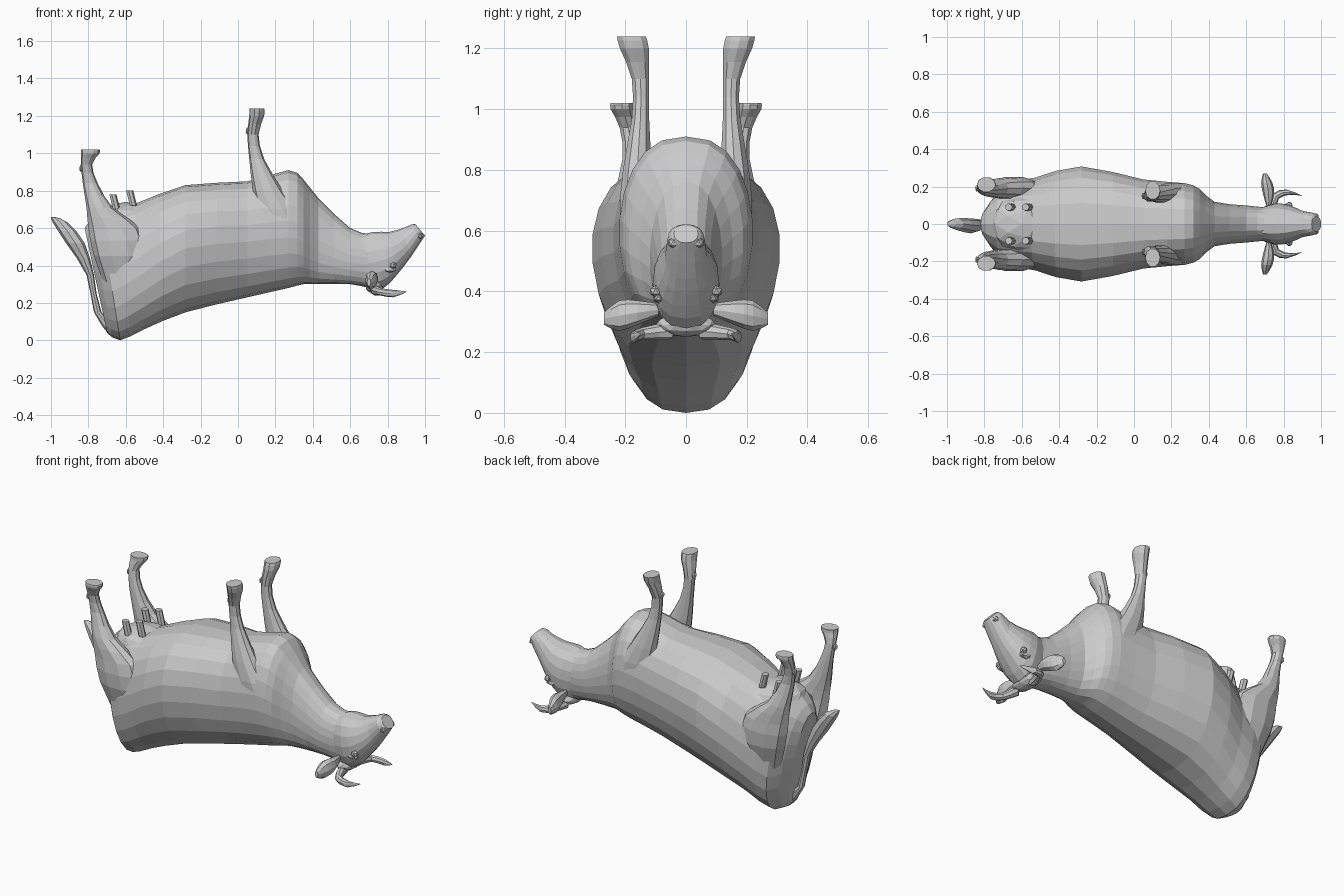
import bpy, bmesh
from math import sin, cos, pi, copysign
from mathutils import Vector

cube = bpy.data.objects.get("Cube")
if cube:
    bpy.data.objects.remove(cube)

SHADE = (0.6, 0.6, 0.6, 1)
grey = bpy.data.materials.new("plain grey")
grey.use_nodes = True
grey.diffuse_color = SHADE
grey.node_tree.nodes["Principled BSDF"].inputs["Base Color"].default_value = SHADE

ACROSS = Vector((0, 1, 0))
ALONG = Vector((1, 0, 0))
UP = Vector((0, 0, 1))


def finish(name, bm, mirrored):
    """Turn a bmesh into a flat shaded object, optionally paired across y."""
    bmesh.ops.recalc_face_normals(bm, faces=bm.faces)
    mesh = bpy.data.meshes.new(name)
    bm.to_mesh(mesh)
    bm.free()
    mesh.materials.append(grey)
    obj = bpy.data.objects.new(name, mesh)
    bpy.context.collection.objects.link(obj)
    if mirrored:
        modifier = obj.modifiers.new("other side", 'MIRROR')
        modifier.use_axis = (False, True, False)
        modifier.use_mirror_merge = False
    return obj


def with_midpoints(keys):
    """Add one smoothly curved section between each pair of key sections."""
    sections = []
    last = len(keys) - 1
    for index in range(last):
        before, start = keys[max(index - 1, 0)], keys[index]
        end, after = keys[index + 1], keys[min(index + 2, last)]
        sections.append(start)
        sections.append([(b + c) / 2 + (b + c - a - d) / 16
                         for a, b, c, d in zip(before, start, end, after)])
    sections.append(keys[last])
    return sections


def loft(name, rings, mirrored):
    """Skin a list of point rings and cap both ends."""
    bm = bmesh.new()
    loops = [[bm.verts.new(point) for point in ring] for ring in rings]
    sides = len(loops[0])
    for lower, upper in zip(loops, loops[1:]):
        for i in range(sides):
            j = (i + 1) % sides
            bm.faces.new((lower[i], lower[j], upper[j], upper[i]))
    bm.faces.new(loops[0])
    bm.faces.new(loops[-1])
    return finish(name, bm, mirrored)


def trunk(name, keys, sides):
    """Symmetric loft; each key is spine x, z, belly x, z, half width, belly bulge."""
    rings = []
    for spine_x, spine_z, belly_x, belly_z, width, shift in with_midpoints(keys):
        spine = Vector((spine_x, 0, spine_z))
        belly = Vector((belly_x, 0, belly_z))
        ring = []
        for i in range(sides):
            angle = 2 * pi * i / sides
            rise = (1 - cos(angle)) / 2
            rise += shift * rise * (1 - rise)
            bulge = copysign(abs(sin(angle)) ** 0.8, sin(angle))
            ring.append(spine.lerp(belly, rise) + ACROSS * width * bulge)
        rings.append(ring)
    return loft(name, rings, False)


def tube(name, keys, u=ALONG, v=ACROSS, sides=10, mirrored=True):
    """Loft of ellipses; each key is x, y, z, radius along u, radius along v."""
    rings = []
    for x, y, z, radius_u, radius_v in with_midpoints(keys):
        centre = Vector((x, y, z))
        angles = [2 * pi * i / sides for i in range(sides)]
        rings.append([centre + u * radius_u * cos(angle) + v * radius_v * sin(angle)
                      for angle in angles])
    return loft(name, rings, mirrored)


def blob(name, centre, size, mirrored=True, detail=1):
    """Faceted ellipsoid."""
    bm = bmesh.new()
    bmesh.ops.create_icosphere(bm, subdivisions=detail, radius=1)
    bmesh.ops.scale(bm, vec=size, verts=bm.verts)
    bmesh.ops.translate(bm, vec=centre, verts=bm.verts)
    return finish(name, bm, mirrored)


# Body and neck, lying on the back
trunk("body", [
    (-.7, .04, -.82, .6, .09, 0),
    (-.63, 0, -.74, .69, .21, -.2),
    (-.5, .06, -.55, .73, .25, 0),
    (-.28, .15, -.28, .83, .31, .3),
    (.05, .23, .05, .85, .24, .2),
    (.27, .28, .27, .91, .22, 0),
    (.35, .3, .35, .86, .19, -.1),
    (.43, .3, .43, .76, .12, -.2),
    (.6, .3, .6, .6, .1, -.2),
    (.7, .28, .7, .57, .09, 0)], sides=22)

# Head, forehead downward
trunk("head", [
    (.7, .27, .63, .55, .08, 0),
    (.78, .28, .72, .58, .11, -.1),
    (.85, .35, .81, .58, .1, -.2),
    (.92, .44, .88, .6, .07, -.2),
    (.98, .53, .93, .62, .06, 0),
    (1, .56, .95, .62, .04, 0)], sides=16)
blob("poll", (.73, 0, .29), (.05, .1, .04), mirrored=False, detail=2)
blob("eye", (.83, .1, .4), (.02, .02, .02))
blob("brow", (.81, .09, .38), (.04, .02, .02))
blob("nostril", (.97, .04, .56), (.02, .02, .02))

# Ears and horns
tube("ear", [
    (.72, .09, .34, .01, .02),
    (.72, .16, .33, .03, .04),
    (.71, .22, .32, .03, .05),
    (.7, .27, .31, .01, .02)], v=UP, sides=8)
tube("horn", [
    (.73, .06, .27, .03, .03),
    (.76, .15, .26, .02, .02),
    (.83, .17, .25, .02, .02),
    (.9, .15, .26, 0.002, 0.002)],
    u=(ALONG - ACROSS).normalized(), v=UP, sides=8)

# Legs, from the muscle up to the hoof
tube("front_leg", [
    (.22, .12, .4, .06, .04),
    (.24, .16, .6, .12, .06),
    (.16, .16, .8, .08, .05),
    (.1, .15, .97, .04, .03),
    (.08, .15, 1.1, .03, .03),
    (.1, .17, 1.2, .04, .05),
    (.1, .18, 1.24, .04, .05)])
tube("hind_leg", [
    (-.6, .12, .2, .08, .05),
    (-.63, .18, .45, .14, .07),
    (-.66, .19, .6, .14, .06),
    (-.74, .19, .71, .07, .05),
    (-.79, .18, .84, .04, .03),
    (-.81, .19, .94, .03, .03),
    (-.79, .21, 1, .05, .04),
    (-.79, .21, 1.02, .05, .04)])
blob("front_dewclaw", (.05, .15, 1.12), (.01, .02, .02))
blob("hind_dewclaw", (-.84, .19, .92), (.01, .02, .02))

# Udder and teats
blob("udder", (-.6, 0, .65), (.17, .15, .09), mirrored=False, detail=2)
for place, x, z in (("rear", -.67, .7), ("fore", -.58, .72)):
    tip = z + .08
    tube(place + "_teat", [(x + .02, .09, z, .02, .02), (x, .09, tip, .02, .02)], sides=7)

# Tail with its tuft
tube("tail", [
    (-.64, 0, .03, .05, .03),
    (-.75, 0, .15, .02, .02),
    (-.79, 0, .35, .02, .02),
    (-.87, -.01, .52, .05, .04),
    (-.95, 0, .63, .04, .03),
    (-.99, 0, .66, .01, .01)], sides=8, mirrored=False)
